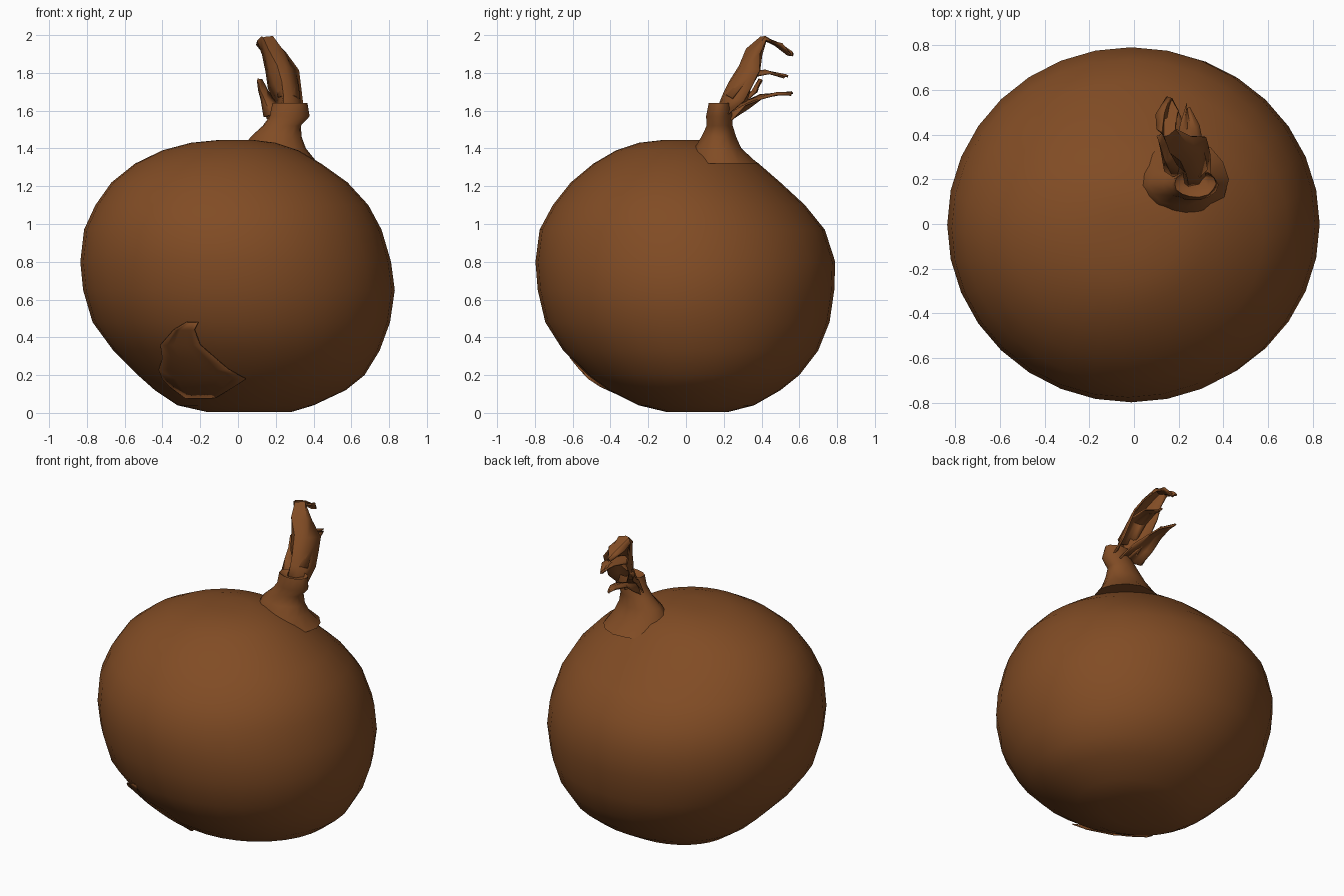
import bpy, math, random
from mathutils import Vector

random.seed(4)
skin = bpy.data.materials.new("brown onion skin")
skin.diffuse_color = (0.22, 0.072, 0.018, 1)


def make(name, verts, faces, angle=60, thick=0):
    me = bpy.data.meshes.new(name)
    me.from_pydata(verts, [], faces)
    me.materials.append(skin)
    ob = bpy.data.objects.new(name, me)
    bpy.context.collection.objects.link(ob)
    if thick:
        mod = ob.modifiers.new("thickness", 'SOLIDIFY')
        mod.thickness = thick
        mod.offset = 0
    bpy.ops.object.select_all(action='DESELECT')
    ob.select_set(True)
    bpy.context.view_layer.objects.active = ob
    bpy.ops.object.shade_smooth_by_angle(angle=math.radians(angle))
    return ob


def loft(name, rings, n, rough=0.0):
    """Stack ellipses given as (z, xmin, xmax, ymin, ymax), capped at both ends."""
    verts, faces = [], []
    for z, x0, x1, y0, y1 in rings:
        for i in range(n):
            a = math.tau * i / n
            r = 1 + random.uniform(-rough, rough)
            verts.append(((x0 + x1) / 2 + (x1 - x0) / 2 * math.cos(a) * r,
                          (y0 + y1) / 2 + (y1 - y0) / 2 * math.sin(a) * r, z))
    for k in range(len(rings) - 1):
        for i in range(n):
            j = (i + 1) % n
            faces.append((k*n + i, k*n + j, k*n + n + j, k*n + n + i))
    faces.append(tuple(reversed(range(n))))
    faces.append(tuple(range((len(rings) - 1) * n, len(rings) * n)))
    return make(name, verts, faces)


def grid_faces(rows, cols):
    return [(r*cols + c, r*cols + c + 1, (r+1)*cols + c + 1, (r+1)*cols + c)
            for r in range(rows - 1) for c in range(cols - 1)]


# bulb: slightly leaning, flattened sphere
BULB = [(0.004, -0.16, 0.28, -0.10, 0.22), (0.04, -0.32, 0.40, -0.25, 0.36),
        (0.12, -0.44, 0.57, -0.41, 0.50), (0.20, -0.53, 0.67, -0.52, 0.60),
        (0.33, -0.66, 0.75, -0.65, 0.70), (0.48, -0.77, 0.805, -0.745, 0.76),
        (0.65, -0.82, 0.83, -0.785, 0.785), (0.80, -0.835, 0.81, -0.797, 0.79),
        (0.97, -0.815, 0.76, -0.775, 0.735), (1.10, -0.755, 0.69, -0.705, 0.63),
        (1.22, -0.67, 0.58, -0.61, 0.50), (1.32, -0.545, 0.44, -0.49, 0.385),
        (1.39, -0.40, 0.32, -0.37, 0.28), (1.43, -0.25, 0.20, -0.25, 0.16),
        (1.445, -0.10, 0.08, -0.12, 0.07)]
loft("bulb", BULB, 32)

# neck: flares out of the bulb off centre, with a ragged hollow rim
NECK = [(1.32, 0.00, 0.42, 0.02, 0.38), (1.40, 0.03, 0.365, 0.04, 0.30),
        (1.46, 0.07, 0.34, 0.08, 0.265), (1.52, 0.13, 0.335, 0.11, 0.25),
        (1.57, 0.165, 0.375, 0.105, 0.245), (1.64, 0.18, 0.365, 0.12, 0.24),
        (1.62, 0.21, 0.34, 0.145, 0.23)]
loft("neck", NECK, 14, 0.04)


# dried leaves: cupped ribbons along (x, y, z, half width, cup depth)
def leaf(name, path, cols=6):
    verts = []
    for x, y, z, w, cup in path:
        for c in range(cols):
            u = 2 * c / (cols - 1) - 1
            rag = random.uniform(-0.012, 0.012)
            verts.append((x + u * w + rag, y + cup * u * u + rag,
                          z - 0.3 * cup * u * u + random.uniform(-0.01, 0.01)))
    make(name, verts, grid_faces(len(path), cols), 45, 0.01)


leaf("tall_leaf", [(0.27, 0.16, 1.58, .075, .05), (0.265, 0.20, 1.68, .075, .11),
                   (0.25, 0.23, 1.76, .078, .12), (0.225, 0.28, 1.84, .085, .10),
                   (0.185, 0.33, 1.92, .065, .06), (0.15, 0.40, 1.985, .04, .03),
                   (0.15, 0.48, 1.95, .04, .02), (0.16, 0.55, 1.90, .02, .01)])
leaf("middle_leaf", [(0.27, 0.21, 1.68, .06, .04), (0.255, 0.30, 1.79, .06, .04),
                     (0.245, 0.42, 1.81, .045, .02), (0.24, 0.52, 1.78, .015, .01)])
leaf("low_leaf", [(0.24, 0.21, 1.57, .08, .04), (0.20, 0.29, 1.63, .07, .03),
                  (0.19, 0.39, 1.68, .05, .02), (0.18, 0.48, 1.69, .04, .01),
                  (0.16, 0.56, 1.69, .015, 0)], 5)
leaf("leaf_scrap", [(0.20, 0.22, 1.58, .05, .03), (0.15, 0.29, 1.66, .03, .03),
                    (0.13, 0.35, 1.70, .025, .02), (0.12, 0.40, 1.76, .01, 0)], 4)


# peeling skin: thin flap lying just off the front of the bulb
def bulb_front(x, z):
    for a, b in zip(BULB, BULB[1:]):
        if a[0] <= z <= b[0]:
            t = (z - a[0]) / (b[0] - a[0])
            _, x0, x1, y0, y1 = [p + (q - p) * t for p, q in zip(a, b)]
            s = (2 * x - x0 - x1) / (x1 - x0)
            return (y0 + y1) / 2 - (y1 - y0) / 2 * math.sqrt(max(0, 1 - s * s))
    return 0


verts, cols = [], 7
rows = [(0.48, -0.27, -0.21), (0.44, -0.34, -0.23), (0.36, -0.41, -0.20),
        (0.29, -0.40, -0.12), (0.23, -0.42, -0.05), (0.18, -0.40, 0.04),
        (0.14, -0.36, -0.02), (0.08, -0.28, -0.12)]
for z, x0, x1 in rows:
    for c in range(cols):
        x = x0 + (x1 - x0) * c / (cols - 1)
        lift = 0.022 if c in (0, cols - 1) else 0.012
        verts.append((x, bulb_front(x, z) - lift, z))
make("peeling_skin", verts, grid_faces(len(rows), cols), 45, 0.006)
